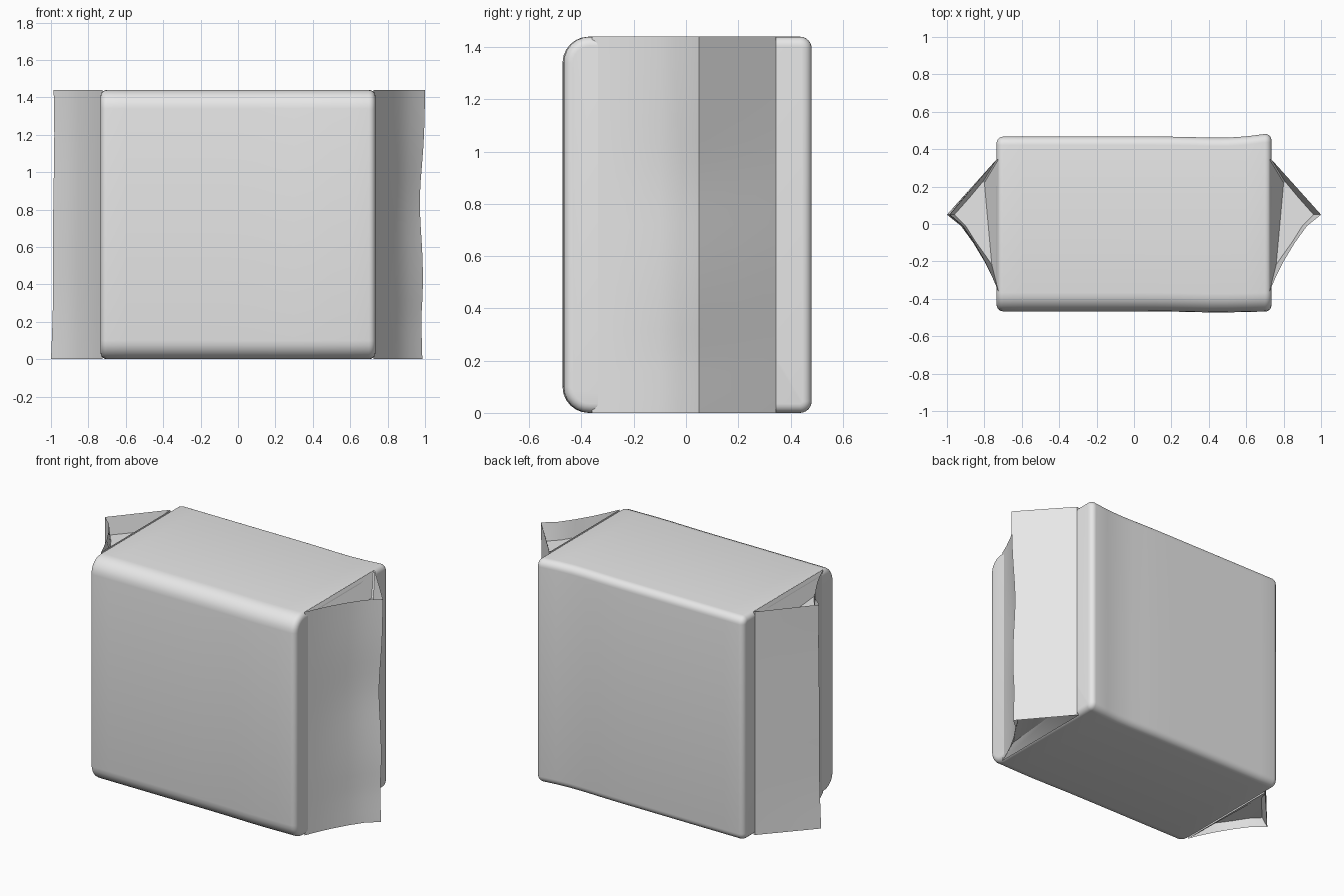
import bpy, bmesh
from math import sin, cos, pi, exp

cube = bpy.data.objects.get("Cube")
if cube:
    bpy.data.objects.remove(cube)

HEIGHT, HALF_X, HALF_Y = 1.44, 0.735, 0.467

paper = bpy.data.materials.new("plain_grey_wrap")
paper.use_nodes = True
paper.diffuse_color = (0.8, 0.8, 0.8, 1)
paper.node_tree.nodes["Principled BSDF"].inputs["Base Color"].default_value = (0.8, 0.8, 0.8, 1)


def make_object(name, bm):
    """Turn a bmesh into a shaded object."""
    bmesh.ops.recalc_face_normals(bm, faces=bm.faces)
    mesh = bpy.data.meshes.new(name)
    bm.to_mesh(mesh)
    bm.free()
    mesh.materials.append(paper)
    obj = bpy.data.objects.new(name, mesh)
    bpy.context.collection.objects.link(obj)
    bpy.ops.object.select_all(action='DESELECT')
    obj.select_set(True)
    bpy.context.view_layer.objects.active = obj
    bpy.ops.object.shade_smooth_by_angle(angle=pi / 5)
    return obj


def bridge(bm, a, b):
    """Join two closed rings of equal length with quads."""
    n = len(a)
    for i in range(n):
        bm.faces.new((a[i], a[(i + 1) % n], b[(i + 1) % n], b[i]))


def loft(bm, rings):
    loops = [[bm.verts.new(p) for p in ring] for ring in rings]
    for a, b in zip(loops, loops[1:]):
        bridge(bm, a, b)
    bm.faces.new(loops[0])
    bm.faces.new(loops[-1])


# Wrapped block: side profile with soft front edges and tight back edges
def side_ring(x, inset):
    points = []
    corners = [(1, 1, 0.045, 0), (-1, 1, 0.1, 1), (-1, -1, 0.1, 2), (1, -1, 0.045, 3)]
    for sy, sz, radius, quarter in corners:
        cy = sy * (HALF_Y - radius)
        cz = HEIGHT / 2 + sz * (HEIGHT / 2 - radius)
        for k in range(7):
            a = (quarter + k / 6) * pi / 2
            y = cy + (radius - inset) * cos(a)
            # the back bulges near one end, the front sags slightly
            if y > 0:
                y += 0.015 * exp(-((x - 0.72) / 0.1) ** 2) - 0.006 * exp(-((x - 0.45) / 0.15) ** 2)
            else:
                y -= 0.006 * exp(-((x - 0.45) / 0.2) ** 2)
            points.append((x, y, cz + (radius - inset) * sin(a)))
    return points


ROUND = 0.035
half = [(HALF_X - ROUND * (1 - sin(a)), ROUND * (1 - cos(a)))
        for a in (k * pi / 10 for k in range(5, -1, -1))]
stations = [(-x, i) for x, i in half]
stations += [(-0.6 + 0.1 * k, 0) for k in range(13)]
stations += [(x, i) for x, i in reversed(half)]
bm = bmesh.new()
loft(bm, [side_ring(x, i) for x, i in stations])
make_object("wrapped_block", bm)


# Folded ends: a creased wedge with a tucked-in pocket at top and bottom
OUTLINE = [(0.725, -0.36), (0.755, -0.29), (0.80, -0.20), (0.86, -0.10),
           (0.925, -0.01), (1.0, 0.05), (0.87, 0.195), (0.735, 0.345), (0.725, 0.345)]
POCKET = [(0.76, -0.22), (0.765, -0.21), (0.80, -0.16), (0.85, -0.09),
          (0.90, -0.01), (0.96, 0.05), (0.88, 0.14), (0.805, 0.23), (0.80, 0.22)]


def pocket_ring(side, z):
    return [(side * x, y, z) for x, y in POCKET]


def wall_ring(side, z):
    ring = []
    for x, y in OUTLINE:
        reach = max(0, (x - 0.75) / 0.25)
        t = z / HEIGHT
        if side > 0:
            dent = 0.014 * (1 - t) + 0.022 * exp(-((z - 0.85) / 0.25) ** 2) + 0.008 * exp(-((z - 0.2) / 0.12) ** 2)
        else:
            dent = 0.013 * t + 0.008 * sin(pi * t) + 0.003 * sin(9 * t)
        ring.append((side * (x - reach * dent), y, z))
    return ring


LEVELS = 18
for side, name in ((1, "left_folded_end"), (-1, "right_folded_end")):
    bm = bmesh.new()
    rings = [pocket_ring(side, 0.05)]
    rings += [wall_ring(side, HEIGHT * k / LEVELS) for k in range(LEVELS + 1)]
    rings.append(pocket_ring(side, HEIGHT - 0.11))
    loft(bm, rings)
    make_object(name, bm)
